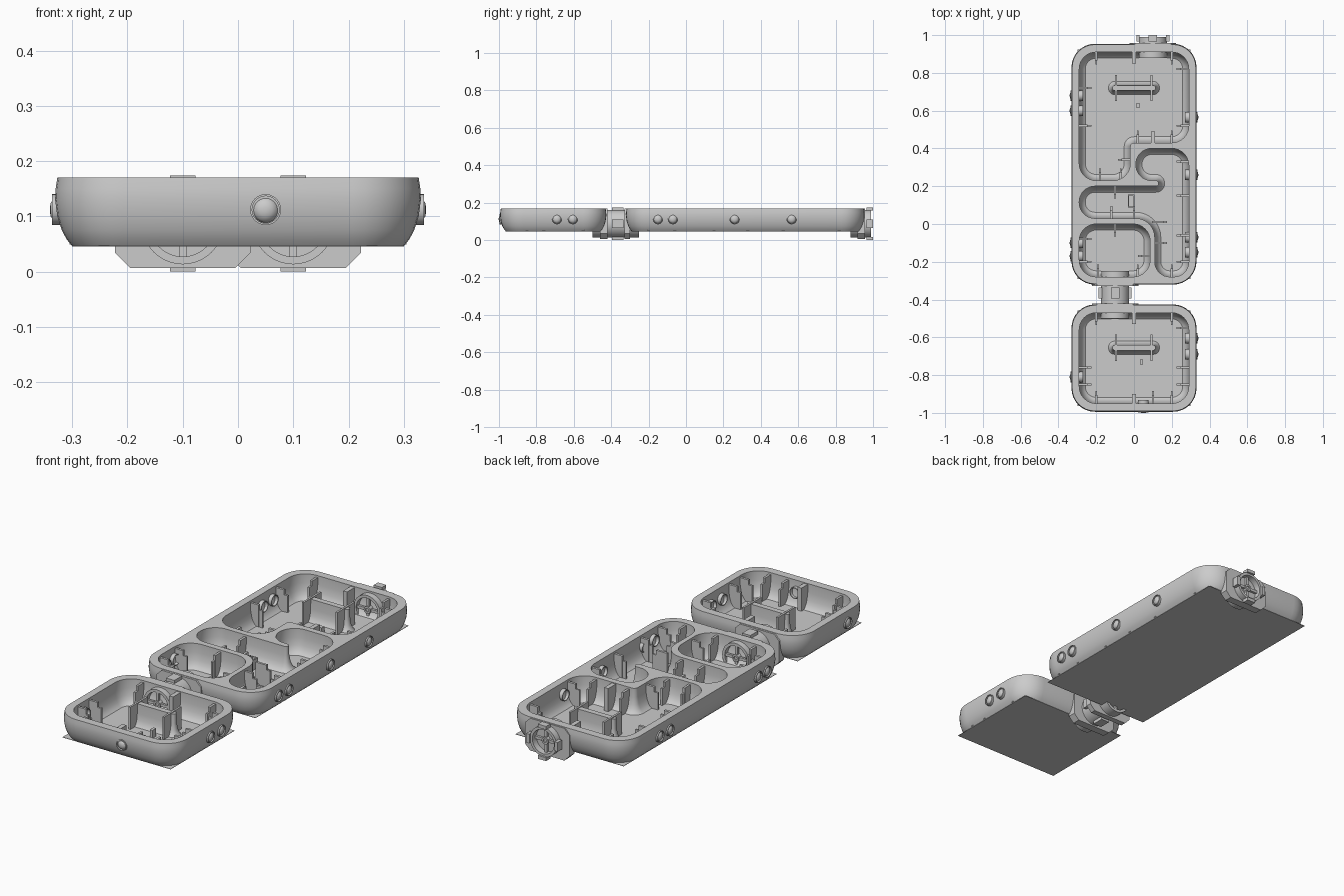
import bpy, bmesh, math
from mathutils import Vector, Matrix

if "Cube" in bpy.data.objects:
    bpy.data.objects.remove(bpy.data.objects["Cube"])

def finish(bm, name, angle=35):
    bmesh.ops.recalc_face_normals(bm, faces=bm.faces)
    me = bpy.data.meshes.new(name)
    bm.to_mesh(me)
    bm.free()
    ob = bpy.data.objects.new(name, me)
    bpy.context.collection.objects.link(ob)
    bpy.ops.object.select_all(action='DESELECT')
    ob.select_set(True)
    bpy.context.view_layer.objects.active = ob
    bpy.ops.object.shade_smooth_by_angle(angle=math.radians(angle))
    return ob

def rounded(pts, inset=0.0, seg=8):
    """Inset a counter-clockwise right-angled outline (x, y, radius) and round its corners."""
    out, n = [], len(pts)
    for i in range(n):
        p, a, b = (Vector(pts[k % n][:2]) for k in (i, i - 1, i + 1))
        d1, d2 = (p - a).normalized(), (b - p).normalized()
        turn = 1 if d1.cross(d2) > 0 else -1
        r = max(pts[i][2] - turn * inset, 0.006)
        q = p + inset * (Vector((-d1.y, d1.x)) + Vector((-d2.y, d2.x)))
        c = q - d1 * r + d2 * r
        for k in range(seg + 1):
            t = k / seg * math.pi / 2
            out.append(c + d1 * r * math.sin(t) - d2 * r * math.cos(t))
    return out

def rect(x0, y0, x1, y1, r):
    return [(x0, y0, r), (x1, y0, r), (x1, y1, r), (x0, y1, r)]

def loft(bm, outline, levels, close=True):
    """Stack inset copies of an outline; returns the first ring, last ring is capped."""
    rings = [[bm.verts.new((p.x, p.y, z)) for p in rounded(outline, d)] for d, z in levels]
    for a, b in zip(rings, rings[1:]):
        for i in range(len(a)):
            j = (i + 1) % len(a)
            bm.faces.new((a[i], a[j], b[j], b[i]))
    if close:
        bm.faces.new(rings[-1])
    r = rings[0]
    return [bm.edges.get((r[i], r[(i + 1) % len(r)])) for i in range(len(r))]

def box(bm, x0, x1, y0, y1, z0, z1):
    m = Matrix.Translation(((x0 + x1) / 2, (y0 + y1) / 2, (z0 + z1) / 2)) @ \
        Matrix.Diagonal((x1 - x0, y1 - y0, z1 - z0, 1))
    bmesh.ops.create_cube(bm, size=1, matrix=m)

def spin(bm, profile, m, seg=32, closed=True):
    """Revolve (radius, height) points around local z."""
    rings = [[bm.verts.new(m @ Vector((r * math.cos(2 * math.pi * k / seg),
              r * math.sin(2 * math.pi * k / seg), h))) for k in range(seg)] for r, h in profile]
    pairs = list(zip(rings, rings[1:])) + ([(rings[-1], rings[0])] if closed else [])
    for a, b in pairs:
        for k in range(seg):
            j = (k + 1) % seg
            bm.faces.new((a[k], a[j], b[j], b[k]))
    if not closed:
        bm.faces.new(rings[-1])

OUTER = [(0, .17), (-.003, .15), (-.004, .13), (0, .10), (.008, .075), (.017, .058), (.027, .046)]
INNER = [(0, .17), (0, .125), (.006, .09), (.013, .072), (.022, .058), (.032, .05)]

# hollow tray: outer shell, flat rim, flared pockets
def tray(name, y0, y1, pockets):
    bm = bmesh.new()
    edges = loft(bm, rect(-.327, y0, .327, y1, .12), OUTER)
    for p in pockets:
        edges += loft(bm, p, INNER)
    bmesh.ops.triangle_fill(bm, use_beauty=True, edges=edges, normal=(0, 0, 1))
    finish(bm, name)
    # thin square-cornered sheet under the tray
    bm = bmesh.new()
    box(bm, -.30, .30, y0 + .027, y1 - .027, .045, .047)
    finish(bm, name + "_base_sheet")

main = [(-.29, .23, .09), (-.02, .23, .09), (-.02, .43, .02), (.29, .43, .09), (.29, .91, .09), (-.29, .91, .09)]
winding = [(.11, -.28, .08), (.29, -.28, .08), (.29, .40, .09), (.01, .40, .083), (.01, .23, .083),
           (.13, .23, .014), (.13, .20, .014), (-.29, .20, .083), (-.29, .03, .083), (.11, .03, .10)]
tray("large_tray", -.317, .95, [main, winding, rect(-.29, -.28, .085, 0, .09)])
tray("small_tray", -.99, -.43, [rect(-.29, -.95, .29, -.47, .09)])

# raised islands with crossing fins
for y in (.72, -.655):
    bm = bmesh.new()
    loft(bm, rect(-.135, y - .035, .135, y + .035, .033),
         [(0, .05), (.008, .06), (.016, .08), (.02, .11), (.021, .158)])
    for x in (-.095, .092):
        box(bm, x - .005, x + .005, y - .07, y + .07, .05, .162)
    finish(bm, "island_divider")

# clip fins standing on the pocket walls: (x, y, dx, dy) root and direction
fins = [(-.29, .72, 1, 0), (-.29, .52, 1, 0), (.29, .82, -1, 0), (.29, .52, -1, 0),
        (-.2, .91, 0, -1), (.2, .91, 0, -1), (-.18, .23, 0, 1), (-.07, .23, 0, 1), (-.02, .34, -1, 0),
        (.02, .43, 0, 1), (.2, .43, 0, 1), (.29, .33, -1, 0), (.29, .15, -1, 0), (.29, -.06, -1, 0),
        (.29, -.2, -1, 0), (.11, -.1, 1, 0), (.11, .01, 1, 0), (-.12, .03, 0, 1), (0, .03, 0, 1), (-.1, .2, 0, -1),
        (-.29, -.08, 1, 0), (-.29, -.2, 1, 0), (-.19, -.28, 0, 1), (.02, -.28, 0, 1), (.2, -.28, 0, 1),
        (.085, -.17, -1, 0), (-.1, 0, 0, -1), (-.29, -.76, 1, 0), (-.29, -.85, 1, 0), (.29, -.55, -1, 0),
        (.29, -.76, -1, 0), (.29, -.85, -1, 0), (-.2, -.95, 0, 1), (.1, -.95, 0, 1), (.2, -.95, 0, 1),
        (-.2, -.47, 0, -1), (.2, -.47, 0, -1)]
bm = bmesh.new()
for x, y, dx, dy in fins:
    sx, sy = abs(dy), abs(dx)
    for length, t, top in ((.065, .005, .135), (.045, .006, .16)):
        xs = sorted((x - dx * .015, x + dx * length)) if dx else (x - t, x + t)
        ys = sorted((y - dy * .015, y + dy * length)) if dy else (y - t, y + t)
        box(bm, *xs, *ys, .049, top)
# thick stiffeners and thin web
for x, y0, y1 in ((0, .85, .92), (0, -.53, -.46), (0, -.96, -.9), (.1, .41, .49)):
    box(bm, x - .011, x + .011, y0, y1, .049, .166)
finish(bm, "clip_fins")

# little sockets and pegs on the floors
bm = bmesh.new()
for s in (-1, 1):
    box(bm, -.015 + s * .014 - .003, -.015 + s * .014 + .003, .088, .155, .049, .10)
    box(bm, -.032, .002, .1215 + s * .032 - .003, .1215 + s * .032 + .003, .049, .10)
box(bm, .01, .033, .617, .637, .049, .08)
box(bm, .032, .047, -.745, -.717, .049, .09)
finish(bm, "floor_pegs")

# round side lights in short collars, pointing outwards
def light(x, y, axis):
    m = Matrix.Translation((x, y, .112)) @ Vector(axis).to_track_quat('Z', 'Y').to_matrix().to_4x4()
    bm = bmesh.new()
    spin(bm, [(.028, -.06), (.028, .006), (.0245, .006), (.0245, -.06)], m, 24)
    spin(bm, [(.0235, -.05), (.0235, -.004), (.020, .003), (.012, .008), (.004, .0095)], m, 24, False)
    finish(bm, "side_light")

for y in (-.69, -.605, -.15, -.07, .26, .565):
    light(.331, y, (1, 0, 0))
for y in (.68, .60, -.10, -.17, -.81):
    light(-.331, y, (-1, 0, 0))
light(.05, -.992, (0, -1, 0))

# connector parts
CZ = .087
def plate(cx, y0, y1):
    bm = bmesh.new()
    w, h, c = .123, .081, .028
    pts = [(-w, -h + c), (-w + c, -h), (w - c, -h), (w, -h + c), (w, h - c), (w - c, h), (-w + c, h), (-w, h - c)]
    f = bm.faces.new([bm.verts.new((cx + x, y0, CZ + z)) for x, z in pts])
    ext = bmesh.ops.extrude_face_region(bm, geom=[f])
    bmesh.ops.translate(bm, vec=(0, y1 - y0, 0), verts=[v for v in ext['geom'] if isinstance(v, bmesh.types.BMVert)])
    bm.faces.new([e for e in f.verts]) if not f.is_valid else None
    finish(bm, "connector_plate")

def ring(cx, y0, y1, t0, t1, hubs):
    bm = bmesh.new()
    m = Matrix.Translation((cx, 0, CZ)) @ Matrix.Rotation(-math.pi / 2, 4, 'X')
    spin(bm, [(.074, y0), (.074, y1), (.060, y1), (.060, y0)], m, 40)
    # four locking tabs
    for s in (-1, 1):
        box(bm, cx - .023, cx + .023, t0, t1, *sorted((CZ + s * .07, CZ + s * .087)))
        box(bm, *sorted((cx + s * .07, cx + s * .087)), t0, t1, CZ - .023, CZ + .023)
    # spokes and hub
    for y in hubs:
        box(bm, cx - .062, cx + .062, y - .006, y + .006, CZ - .007, CZ + .007)
        box(bm, cx - .007, cx + .007, y - .006, y + .006, CZ - .062, CZ + .062)
        spin(bm, [(.018, y - .012), (.018, y + .012), (.009, y + .012), (.009, y - .012)], m, 20)
    finish(bm, "connector_ring")

plate(-.1, -.46, -.42)
plate(-.1, -.328, -.30)
plate(.1, .918, .958)
ring(-.1, -.50, -.25, -.395, -.335, (-.49, -.26))
ring(.1, .88, .99, .966, 1.0, (.892, .965))
